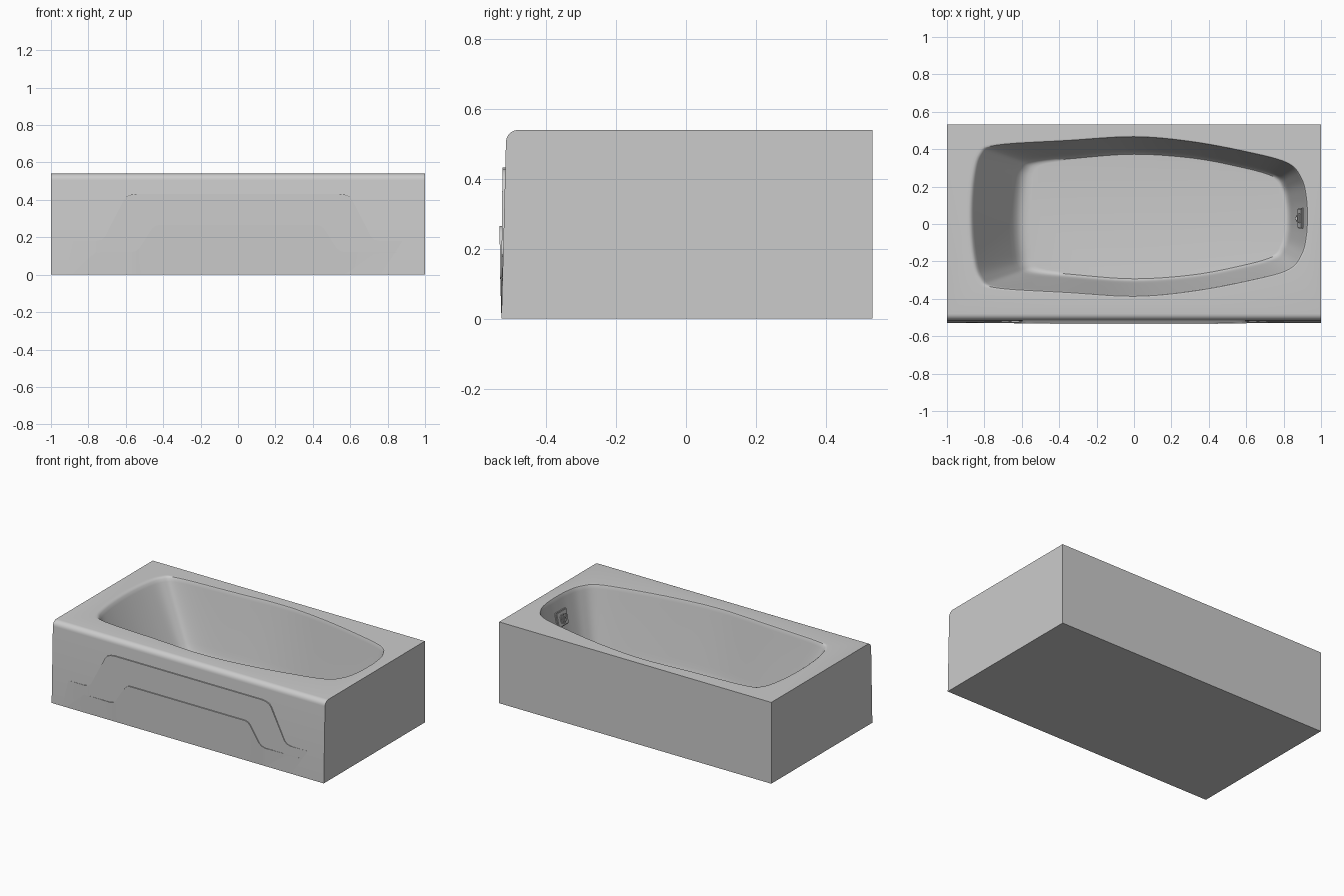
import bpy, bmesh, math
from mathutils import Vector

if "Cube" in bpy.data.objects:
    bpy.data.objects.remove(bpy.data.objects["Cube"])

enamel = bpy.data.materials.new("light grey enamel")
enamel.diffuse_color = (0.6, 0.6, 0.6, 1)
enamel.use_nodes = True
enamel.node_tree.nodes["Principled BSDF"].inputs["Base Color"].default_value = enamel.diffuse_color


def finish(name, bm, angle=35):
    bmesh.ops.recalc_face_normals(bm, faces=bm.faces)
    me = bpy.data.meshes.new(name)
    bm.to_mesh(me)
    bm.free()
    me.materials.append(enamel)
    ob = bpy.data.objects.new(name, me)
    bpy.context.collection.objects.link(ob)
    bpy.ops.object.select_all(action='DESELECT')
    ob.select_set(True)
    bpy.context.view_layer.objects.active = ob
    bpy.ops.object.shade_smooth_by_angle(angle=math.radians(angle))
    return ob


def apron_y(z):
    return -0.528 + 0.013 * z / 0.505


def smooth_loop(half, steps=6):
    """Mirror half an outline and run a closed Catmull-Rom curve through it."""
    pts = [Vector(p) for p in half] + [Vector((x, -y)) for x, y in half[-2:0:-1]]
    n, out = len(pts), []
    for i in range(n):
        a, b, c, d = (pts[(i + k) % n] for k in (-1, 0, 1, 2))
        for s in range(steps):
            t = s / steps
            out.append(0.5 * (2 * b + (c - a) * t + (2 * a - 5 * b + 4 * c - d) * t * t
                              + (3 * b - a - 3 * c + d) * t ** 3))
    return out


# Tub: outer shell profile (y, z) run along x, with the basin lofted into it
RIM = [(-.87, 0), (-.857, .2), (-.82, .33), (-.73, .38), (-.35, .405), (0, .425),
       (.3, .4), (.6, .345), (.82, .285), (.895, .2), (.92, .1), (.925, 0)]
FLOOR = [(-.62, 0), (-.61, .17), (-.59, .26), (-.53, .3), (-.3, .325), (0, .345),
         (.3, .325), (.55, .28), (.75, .225), (.805, .16), (.825, .08), (.83, 0)]
LEVELS = [(-.12, .54), (-.06, .54), (-.02, .538), (.02, .53), (.06, .512), (.12, .48),
          (.8, .17), (.88, .135), (.96, .107), (1.05, .089), (1.15, .081), (1.25, .08)]

bm = bmesh.new()
profile = [(.533, 0), (.533, .54)]
for i in range(7):
    a = math.radians(90 + 15 * i)
    profile.append((-.48 + .035 * math.cos(a), .505 + .035 * math.sin(a)))
profile.append((-.528, 0))
left, right = ([bm.verts.new((x, y, z)) for y, z in profile] for x in (-1, 1))
n = len(profile)
for i in range(n):
    j = (i + 1) % n
    if i != 1:  # leave the deck open
        bm.faces.new((left[i], left[j], right[j], right[i]))
bm.faces.new(left)
bm.faces.new(right)
deck_edges = [bm.edges.get((left[1], left[2])), bm.edges.get((right[1], right[2])),
              bm.edges.get((left[1], right[1])), bm.edges.get((left[2], right[2]))]

rim, floor = smooth_loop(RIM), smooth_loop(FLOOR)
rings = []
for t, z in LEVELS:
    ring = []
    for a, b in zip(rim, floor):
        p = a.lerp(b, t)
        ring.append(bm.verts.new((p.x, p.y + 0.04, z)))
    rings.append(ring)
m = len(rim)
for r0, r1 in zip(rings, rings[1:]):
    for i in range(m):
        j = (i + 1) % m
        bm.faces.new((r0[i], r0[j], r1[j], r1[i]))
bm.faces.new(rings[-1])
deck_edges += [bm.edges.get((rings[0][i], rings[0][(i + 1) % m])) for i in range(m)]
bmesh.ops.triangle_fill(bm, use_beauty=True, edges=deck_edges, normal=(0, 0, 1))
finish("tub", bm)


# Raised apron panels: columns (x, top z, step height), mirrored, fading to the ends
def panel(name, half):
    bm = bmesh.new()
    cols = [(-x, z, h) for x, z, h in half] + half[::-1]
    sections = []
    for x, z, h in cols:
        sections.append([bm.verts.new(c) for c in (
            (x, apron_y(0), .001), (x, apron_y(z) - h, z), (x, -.505, z), (x, -.505, .001))])
    for s0, s1 in zip(sections, sections[1:]):
        for i in range(4):
            j = (i + 1) % 4
            bm.faces.new((s0[i], s0[j], s1[j], s1[i]))
    bm.faces.new(sections[0])
    bm.faces.new(sections[-1])
    finish(name, bm, 30)


panel("outer_apron_panel", [(.92, .18, -.001), (.76, .18, .003), (.73, .187, .004),
                            (.71, .205, .0045), (.61, .4, .0075), (.595, .418, .008),
                            (.57, .428, .008), (.54, .432, .008)])
panel("inner_apron_panel", [(.89, .12, -.001), (.57, .12, .0065), (.545, .127, .007),
                            (.525, .143, .0075), (.46, .245, .0115), (.445, .258, .012),
                            (.425, .265, .0125)])


# Overflow plate and lever on the drain-end wall
def fitting(name, offset, size, twist=0):
    bm = bmesh.new()
    bmesh.ops.create_cube(bm, size=1)
    bmesh.ops.scale(bm, vec=size, verts=bm.verts)
    bmesh.ops.bevel(bm, geom=bm.edges[:], offset=min(size) * .3, segments=2, affect='EDGES')
    ob = finish(name, bm)
    a = math.radians(12)
    ob.rotation_euler = (0, a + twist, 0)
    ob.location = (.897 - offset * math.cos(a), .03, .40 + offset * math.sin(a))


fitting("overflow_plate", .004, (.018, .11, .1))
fitting("overflow_hub", .015, (.02, .05, .05))
fitting("overflow_lever", .026, (.012, .022, .07), math.radians(-20))
